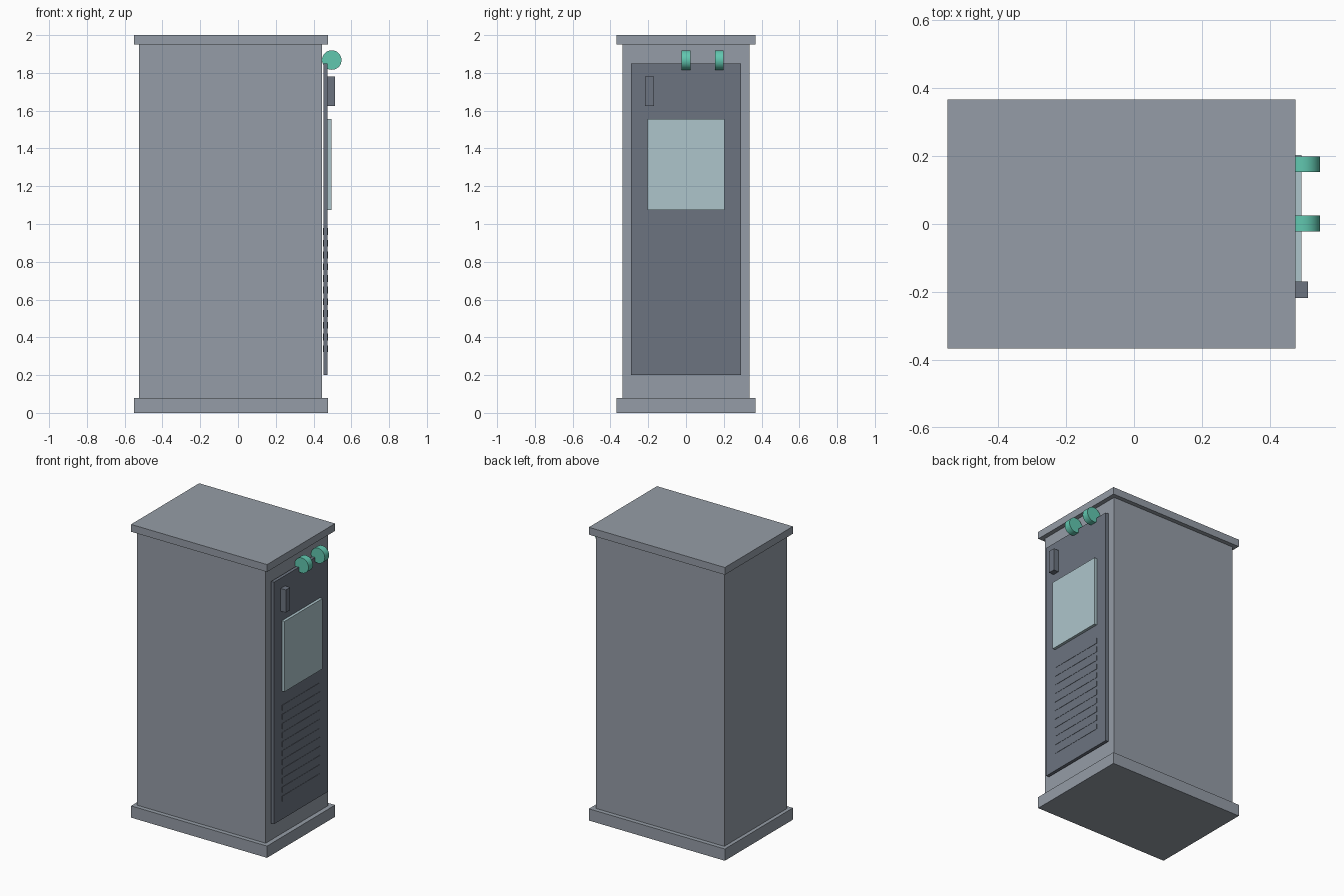
import bpy
from math import pi

old = bpy.data.objects.get("Cube")
if old:
    bpy.data.objects.remove(old, do_unlink=True)


def material(name, rgb):
    m = bpy.data.materials.new(name)
    m.use_nodes = True
    m.diffuse_color = (*rgb, 1)
    m.node_tree.nodes["Principled BSDF"].inputs["Base Color"].default_value = (*rgb, 1)
    return m


body_grey = material("body grey", (0.30, 0.335, 0.385))
door_grey = material("door grey", (0.15, 0.174, 0.216))
pale_glass = material("pale glass", (0.42, 0.56, 0.60))
green = material("sea green", (0.12, 0.57, 0.43))


def box(name, x, y, z, mat):
    """Box from (low, high) pairs on each axis."""
    spans = (x, y, z)
    bpy.ops.mesh.primitive_cube_add(size=1, location=[(a + b) / 2 for a, b in spans])
    ob = bpy.context.object
    ob.name = name
    ob.scale = [b - a for a, b in spans]
    bpy.ops.object.transform_apply(location=False, rotation=False, scale=True)
    ob.data.materials.append(mat)
    return ob


# Cabinet shell with overhanging plinth and lid
rim_x, rim_y = (-0.55, 0.476), (-0.367, 0.367)
box("plinth", rim_x, rim_y, (0, 0.08), body_grey)
box("cabinet_body", (-0.525, 0.445), (-0.337, 0.337), (0.08, 1.95), body_grey)
box("lid", rim_x, rim_y, (1.95, 2), body_grey)

# Door panel, handle and window, standing slightly off the side
box("door", (0.453, 0.475), (-0.29, 0.29), (0.2, 1.85), door_grey)
box("handle", (0.475, 0.513), (-0.218, -0.17), (1.625, 1.78), door_grey)
box("window", (0.475, 0.494), (-0.204, 0.204), (1.075, 1.555), pale_glass)

# Vent slats, just proud of both door faces
for i in range(11):
    z = 0.34 + i * 0.062
    box(f"vent_slat_{i + 1}", (0.451, 0.477), (-0.204, 0.204), (z - 0.018, z + 0.018), door_grey)

# Round lamps above the door
for name, y in (("middle_lamp", 0.001), ("rear_lamp", 0.176)):
    bpy.ops.mesh.primitive_cylinder_add(vertices=48, radius=0.0515, depth=0.047,
                                        location=(0.4965, y, 1.868), rotation=(pi / 2, 0, 0))
    lamp = bpy.context.object
    lamp.name = name
    lamp.data.materials.append(green)
    bpy.ops.object.shade_smooth_by_angle()
